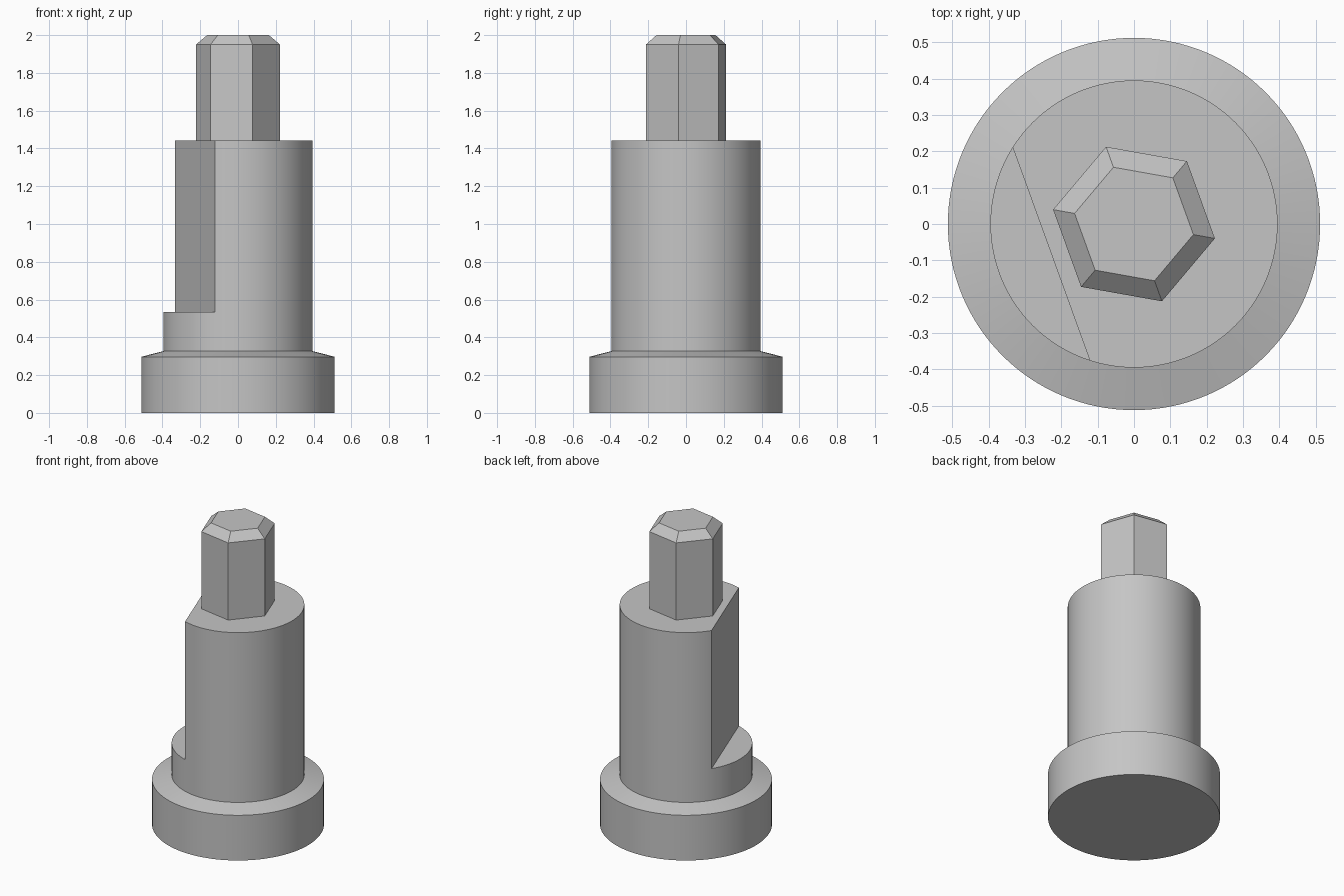
import bpy
import bmesh
from math import cos, sin, tau, radians

cube = bpy.data.objects.get("Cube")
if cube:
    bpy.data.objects.remove(cube, do_unlink=True)

GREY = (0.56, 0.56, 0.56, 1.0)
steel = bpy.data.materials.new("plain_grey")
steel.use_nodes = True
steel.diffuse_color = GREY
steel.node_tree.nodes["Principled BSDF"].inputs["Base Color"].default_value = GREY


def turned(name, profile, sides, turn=0.0, base=True):
    """Stack rings of (radius, height) and close the ends."""
    bm = bmesh.new()
    rings = []
    for radius, z in profile:
        angles = [turn + tau * i / sides for i in range(sides)]
        rings.append([bm.verts.new((radius * cos(a), radius * sin(a), z)) for a in angles])
    for low, high in zip(rings, rings[1:]):
        for i in range(sides):
            j = (i + 1) % sides
            bm.faces.new((low[i], low[j], high[j], high[i]))
    bm.faces.new(rings[-1])
    if base:
        bm.faces.new(rings[0][::-1])
    mesh = bpy.data.meshes.new(name)
    bm.to_mesh(mesh)
    bm.free()
    mesh.materials.append(steel)
    obj = bpy.data.objects.new(name, mesh)
    bpy.context.collection.objects.link(obj)
    return obj


def select_only(obj):
    bpy.ops.object.select_all(action='DESELECT')
    obj.select_set(True)
    bpy.context.view_layer.objects.active = obj


# Round flange with a shallow sloped shoulder, and the main shaft
SHAFT_TOP = 1.443
body = turned("flanged_shaft",
              [(0.512, 0), (0.512, 0.297), (0.395, 0.327), (0.395, SHAFT_TOP)], 128)

# Flat milled into one side of the shaft, leaving a ledge below
FLAT_ANGLE, FLAT_DISTANCE, LEDGE = radians(199.9), 0.242, 0.535
reach = FLAT_DISTANCE + 0.5
bpy.ops.mesh.primitive_cube_add(
    size=1, location=(reach * cos(FLAT_ANGLE), reach * sin(FLAT_ANGLE), LEDGE + 0.6),
    rotation=(0, 0, FLAT_ANGLE))
cutter = bpy.context.object
cutter.name = "flat_cutter"
cutter.scale = (1, 2, 1.2)
cutter.hide_render = True
cutter.data.materials.append(steel)

cut = body.modifiers.new("milled_flat", 'BOOLEAN')
cut.operation = 'DIFFERENCE'
cut.solver = 'EXACT'
cut.object = cutter
select_only(body)
bpy.ops.object.modifier_apply(modifier=cut.name)
bpy.data.objects.remove(cutter, do_unlink=True)
bpy.ops.object.shade_smooth_by_angle(angle=radians(30))

# Hexagonal drive end with a chamfered tip
turned("hex_drive", [(0.226, SHAFT_TOP), (0.226, 1.95), (0.166, 2.0)],
       6, turn=radians(-10.1), base=False)
